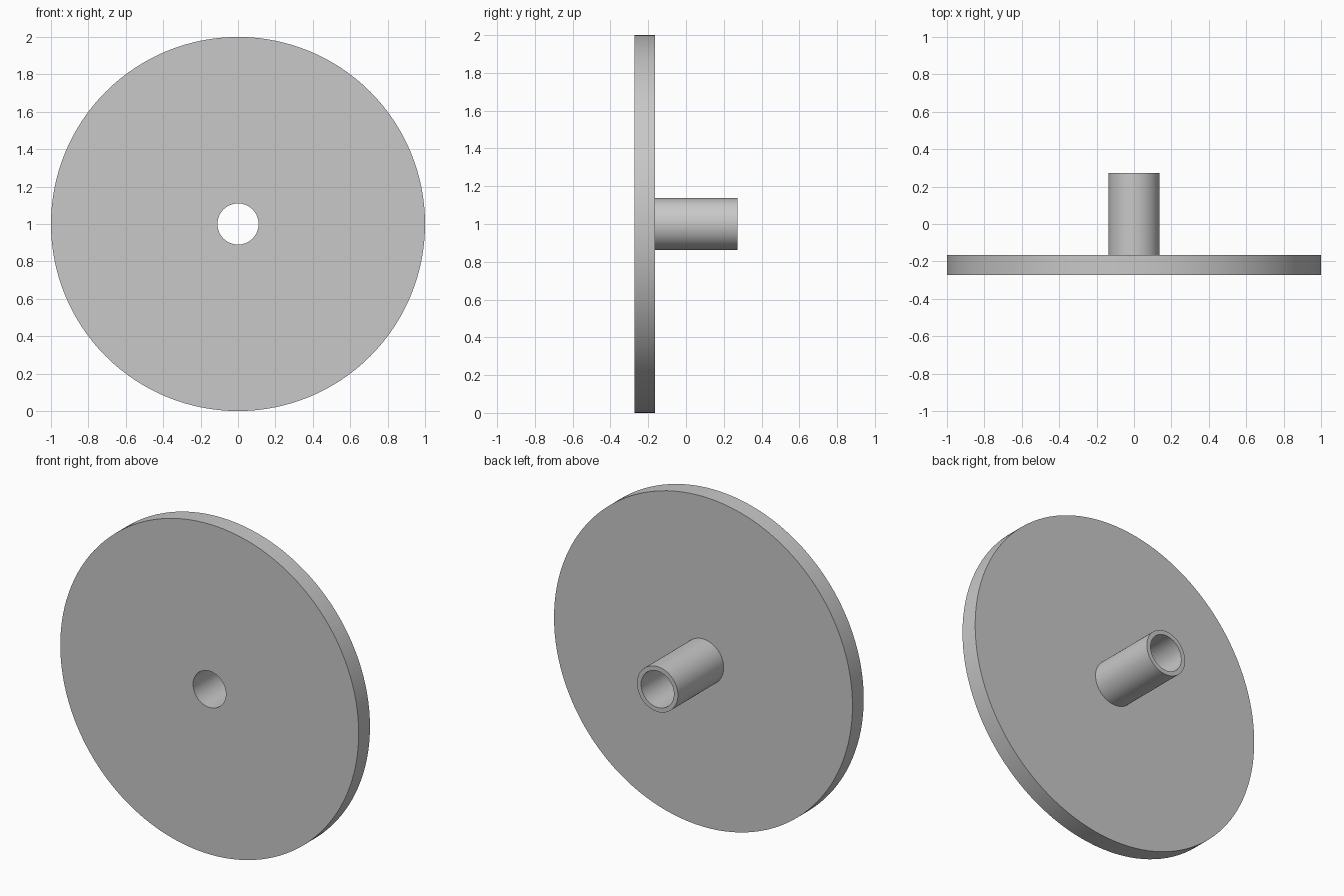
import bpy, bmesh, math

if "Cube" in bpy.data.objects:
    bpy.data.objects.remove(bpy.data.objects["Cube"], do_unlink=True)

SEGMENTS = 128
AXIS_HEIGHT = 1.0
BORE, TUBE, RIM = 0.11, 0.137, 1.0
FRONT, DISC_BACK, TUBE_END = -0.273, -0.165, 0.273

grey = bpy.data.materials.new("plain grey")
grey.use_nodes = True
colour = (0.58, 0.58, 0.58, 1)
grey.diffuse_color = colour
grey.node_tree.nodes["Principled BSDF"].inputs["Base Color"].default_value = colour


def lathe(name, profile):
    """Spin a closed (radius, y) profile around the horizontal y axis."""
    bm = bmesh.new()
    rings = []
    for i in range(SEGMENTS):
        a = math.tau * i / SEGMENTS
        rings.append([bm.verts.new((r * math.cos(a), y, r * math.sin(a)))
                      for r, y in profile])
    n = len(profile)
    for i in range(SEGMENTS):
        here, there = rings[i], rings[(i + 1) % SEGMENTS]
        for j in range(n):
            k = (j + 1) % n
            bm.faces.new((here[j], here[k], there[k], there[j]))
    bmesh.ops.recalc_face_normals(bm, faces=bm.faces)
    mesh = bpy.data.meshes.new(name)
    bm.to_mesh(mesh)
    bm.free()
    mesh.materials.append(grey)
    obj = bpy.data.objects.new(name, mesh)
    obj.location.z = AXIS_HEIGHT
    bpy.context.collection.objects.link(obj)
    bpy.ops.object.select_all(action="DESELECT")
    obj.select_set(True)
    bpy.context.view_layer.objects.active = obj
    bpy.ops.object.shade_smooth_by_angle(angle=math.radians(30))
    return obj


# Flanged disc and hollow tube as one solid with a through bore
lathe("flanged_tube", [
    (BORE, FRONT), (RIM, FRONT), (RIM, DISC_BACK),
    (TUBE, DISC_BACK), (TUBE, TUBE_END), (BORE, TUBE_END),
])
